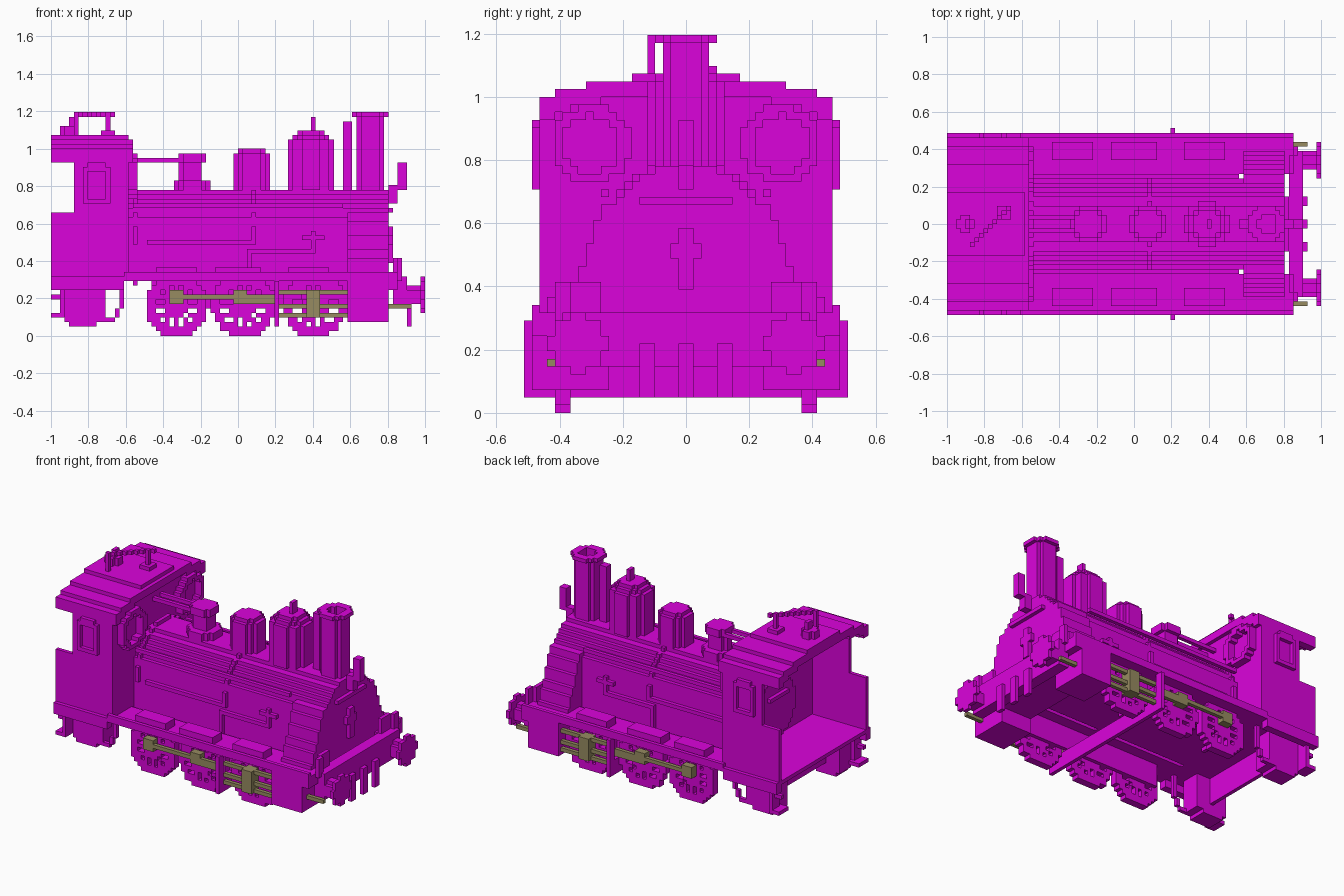
import bpy, bmesh
from math import atan2, cos, hypot

cube = bpy.data.objects.get("Cube")
if cube:
    bpy.data.objects.remove(cube, do_unlink=True)

BLOCK = 2 / 82    # edge length of one block
DECK = .3         # height of floor and running boards
BELOW = .24       # lower edge of the side skirts
EDGE = .49        # half width of the running boards
WALL = .44        # inner face of the cab sides
CAB = -.61        # front wall of the cab
NOSE = .8         # front of the smokebox
CROWN = .78       # foot of the parts on top of the boiler
AXIS = .54        # height of the boiler axis
AXLE = .16        # height of the wheel centres
SADDLE = .59      # back of the smokebox and cylinders
BEAM = .9         # front of the buffer beam
TAIL = -1


def material(name, rgb):
    mat = bpy.data.materials.new(name)
    mat.use_nodes = True
    colour = (*rgb, 1)
    mat.diffuse_color = colour
    mat.node_tree.nodes["Principled BSDF"].inputs["Base Color"].default_value = colour
    return mat


BODY = material("magenta", (.71, .001, .71))
METAL = material("olive", (.31, .26, .12))


def cell_range(span):
    """A pair gives a range of blocks, a single number gives one block."""
    low, high = span if isinstance(span, tuple) else (span, span)
    first = round(low / BLOCK)
    return range(first, max(round(high / BLOCK), first + 1))


def box(x, y, z, test=None):
    """Set of blocks in a box, limited by an optional rule on block centres."""
    cells = {(i, j, k) for i in cell_range(x) for j in cell_range(y) for k in cell_range(z)}
    if test:
        cells = {c for c in cells if test(*((n + .5) * BLOCK for n in c))}
    return cells


def mid(half):
    return (-half, half)


def around(centre, radius):
    reach = radius + BLOCK
    return (centre - reach, centre + reach)


def post(x, radius, bottom, top, y=0, shoulder=0):
    """Upright round post whose top may be rounded off."""
    def inside(px, py, pz):
        return hypot(px - x, py - y) < radius - max(0, pz - top + shoulder)
    return box(around(x, radius), around(y, radius), (bottom, top), inside)


def disc(y, z, radius, x):
    """Round disc or drum lying along x."""
    return box(x, around(y, radius), around(z, radius),
               lambda px, py, pz: hypot(py - y, pz - z) < radius)


def both(cells):
    """Add the mirror image on the other side."""
    return cells | {(i, -1 - j, k) for i, j, k in cells}


def block_sides():
    """Outward step and corner ring for the six sides of a block."""
    for axis in range(3):
        for end in (0, 1):
            ring = []
            for u, w in ((0, 0), (1, 0), (1, 1), (0, 1)):
                corner = [end, u, w]
                ring.append([corner[(n - axis) % 3] for n in range(3)])
            step = [(2 * end - 1) * (n == axis) for n in range(3)]
            yield step, ring if end else ring[::-1]


SIDES = list(block_sides())


def build(name, cells, mat=BODY):
    """Make the outer skin of a block set."""
    bm = bmesh.new()
    verts = {}
    for cell in sorted(cells):
        for step, ring in SIDES:
            if tuple(map(sum, zip(cell, step))) in cells:
                continue
            face = []
            for corner in ring:
                point = tuple(map(sum, zip(cell, corner)))
                if point not in verts:
                    verts[point] = bm.verts.new([n * BLOCK for n in point])
                face.append(verts[point])
            bm.faces.new(face)
    mesh = bpy.data.meshes.new(name)
    bm.to_mesh(mesh)
    bm.free()
    mesh.materials.append(mat)
    bpy.context.collection.objects.link(bpy.data.objects.new(name, mesh))


# Boiler with upright lower sides, bands, and smokebox flaring towards its foot
build("boiler", disc(0, AXIS, .25, (CAB, NOSE)) | box((CAB, NOSE), mid(.24), (DECK, AXIS)))
build("boiler_bands", disc(0, AXIS, .262, .07) | disc(0, AXIS, .262, -.56))
build("smokebox", box((SADDLE, NOSE), mid(EDGE), (DECK, .66),
                      lambda x, y, z: abs(y) < .5 - .36 * z))
build("smokebox_door", box(NOSE, mid(.02), (.4, SADDLE)) | box(NOSE, mid(.05), (.49, AXIS))
      | box(NOSE, mid(.15), .66))
build("front_lamp", box((.85, BEAM), mid(.02), (CROWN, .93)) | box((NOSE, .85), mid(.02), (.7, .8)))

# Handrails and pipes along the boiler
build("handrails", both(box(mid(.56), .24, .68)))
build("boiler_pipes", both(box((.05, .4), .24, WALL) | box((.35, .46), .24, .51)
      | box(.4, .24, (WALL, .56)) | box((-.5, .07), .24, .49) | box(.05, .24, (DECK, WALL))))

# Domes, chimney and fittings on top
build("sand_dome", post(.07, .1, CROWN, 1, shoulder=.03))
build("steam_dome", post(.39, .125, CROWN, 1.1, shoulder=.06) | box(.4, mid(.02), (1.1, 1.17)))
STACK = SADDLE + 5 * BLOCK
build("chimney", (post(STACK, .08, CROWN, 1.17) | post(STACK, .1, 1.17, 1.2))
      - post(STACK, .05, 1.1, 1.2))
build("vent_pipe", box((.56, .61), mid(.02), (CROWN, 1.15)))
build("turret", post(-.25, .1, CROWN, .84) | post(-.25, .06, CROWN, .93)
      | post(-.24, .08, .93, .98))
build("turret_rods", both(box((CAB, -.2), .02, .93)))


# Cab: floor, sides, front wall and arched roof, open at the back
def roof_top(y):
    return 1.07 - .33 * y * y


def roof_shell(x, y, z):
    eaves = abs(y) > .41
    return z < roof_top(y) and (eaves or z > roof_top(y) - .06) and x < .47 - z


def side_opening(x, y, z):
    return x > -.87 or z < .66


build("cab_floor", box((TAIL, CAB + BLOCK), mid(EDGE), DECK)
      | both(box((TAIL, CAB), (WALL, EDGE), (BELOW, DECK))))
build("cab_sides", both(box((TAIL, CAB + BLOCK), WALL, (DECK, .95), side_opening)))
build("cab_front", box(CAB, mid(.46), (DECK, 1.1), lambda x, y, z: z < roof_top(y)))
build("cab_roof", box((TAIL, -.56), mid(.46), (.93, 1.1), roof_shell))
build("backhead", disc(0, AXIS, .2, (-.66, CAB)) | box(-.68, mid(.1), (.6, .63)))

# Window frames raised from the cab walls
pane = (-.8, -.7)
build("side_windows", both((box((-.83, -.68), .46, (.7, .9)) | box(pane, .46, .9))
                           - box(pane, .46, (.73, .88))))
build("front_windows", both(disc(.3, .85, .125, (CAB + BLOCK, -.54))
                            - disc(.3, .85, .09, (CAB + BLOCK, -.54))))

# Whistle rod lying slantwise over the roof
whistle = post(-.9, .05, 1.05, 1.12) | box(-.9, mid(.02), (1.1, 1.17))
whistle |= post(-.7, .04, 1.05, 1.1, y=.06) | box(-.7, .05, (1.1, 1.2)) | box(-.88, -.12, (1.05, 1.2))
for n in range(9):
    whistle |= box(-.88 + n * BLOCK, -.12 + n * BLOCK, 1.17)
build("whistle", whistle)

# Running boards with raised lip and chests
build("running_boards", both(box((CAB, .85), (.27, EDGE), DECK)
      | box((CAB, .85), EDGE - BLOCK, DECK + BLOCK)))
chests = set()
for x in (-.33, 0, .39):
    chests |= box((x - .11, x + .11), (.35, WALL), (DECK + BLOCK, .37))
build("board_chests", both(chests))

# Chassis frames, motion bracket and cylinders
build("frames", both(box((-.47, SADDLE), .34, (.15, DECK))))
build("motion_bracket", box(.2, mid(.51), (.05, .15)) | both(box(.2, (.46, .51), (.05, DECK))))
build("cylinders", both(box((SADDLE, NOSE), (.25, EDGE), (.07, DECK),
                            lambda x, y, z: hypot(y - .36, z - .19) < AXLE))
      | box((SADDLE, NOSE), mid(.26), (.17, DECK)))

# Heavy wheels with small openings between the spokes
wheels = set()
for axle in (-.33, .03, .41):
    def spoked(x, y, z):
        dx, dz = x - axle, z - AXLE
        radius = hypot(dx, dz)
        spoke = cos(12 * atan2(dx, dz)) > -.3
        return radius < AXLE + .01 and (spoke or radius > .12 or radius < .07)
    wheels |= box(around(axle, AXLE), (.37, .41), (0, 2 * AXLE), spoked)
build("wheels", both(wheels))

# Coupling rods, crossheads, slide bars and piston tails
rods = box((-.3, .2), WALL, .2) | box((.05, .2), WALL, (.17, .22))
for x in (-.33, .01):
    rods |= box((x - .04, x + .04), (.41, .46), (.17, BELOW))
build("coupling_rods", both(rods), METAL)
slides = box((.36, .43), (.41, EDGE), (.1, BELOW))
for z in (.1, .15, .22):
    slides |= box((.22, SADDLE), WALL, z)
build("slide_bars", both(slides), METAL)
build("piston_tails", both(box((NOSE, .92), .41, .15)), METAL)

# Buffer beam, buffers and coupling
build("buffer_beam", box((.83, BEAM), mid(.4), (.15, DECK + BLOCK))
      | both(box((NOSE, .85), (.28, EDGE), (BELOW, DECK))))
build("buffers", both(disc(.34, .21, .05, (BEAM, .98)) | disc(.34, .22, .09, .98)))
build("front_coupling", box(BEAM, mid(.02), (.05, .22)) | both(box(BEAM, (.1, .15), (.05, .22))))
build("guard_plates", both(box(.85, (.37, .41), (DECK, .41)) | box(.83, (.27, .36), (DECK, .41))))

# Rear ash boxes, stepped drain pipes and hanging steps
build("rear_boxes", both(box((-.92, -.7), (.27, .39), (.07, DECK))
      | box((-.9, -.76), (.27, .39), .05)))
build("drain_pipes", both(box((-.7, -.66), .36, .07) | box((-.66, -.63), .36, (.1, .15))
      | box(-.63, .36, (.15, DECK))))
build("rear_crossplate", box(-.83, mid(.27), (.12, DECK)))
build("rear_steps", both(box(-.94, (.39, .46), (.1, DECK)) | box((TAIL, -.92), (.37, .46), .1)
      | box((TAIL, -.92), .41, .2)))
